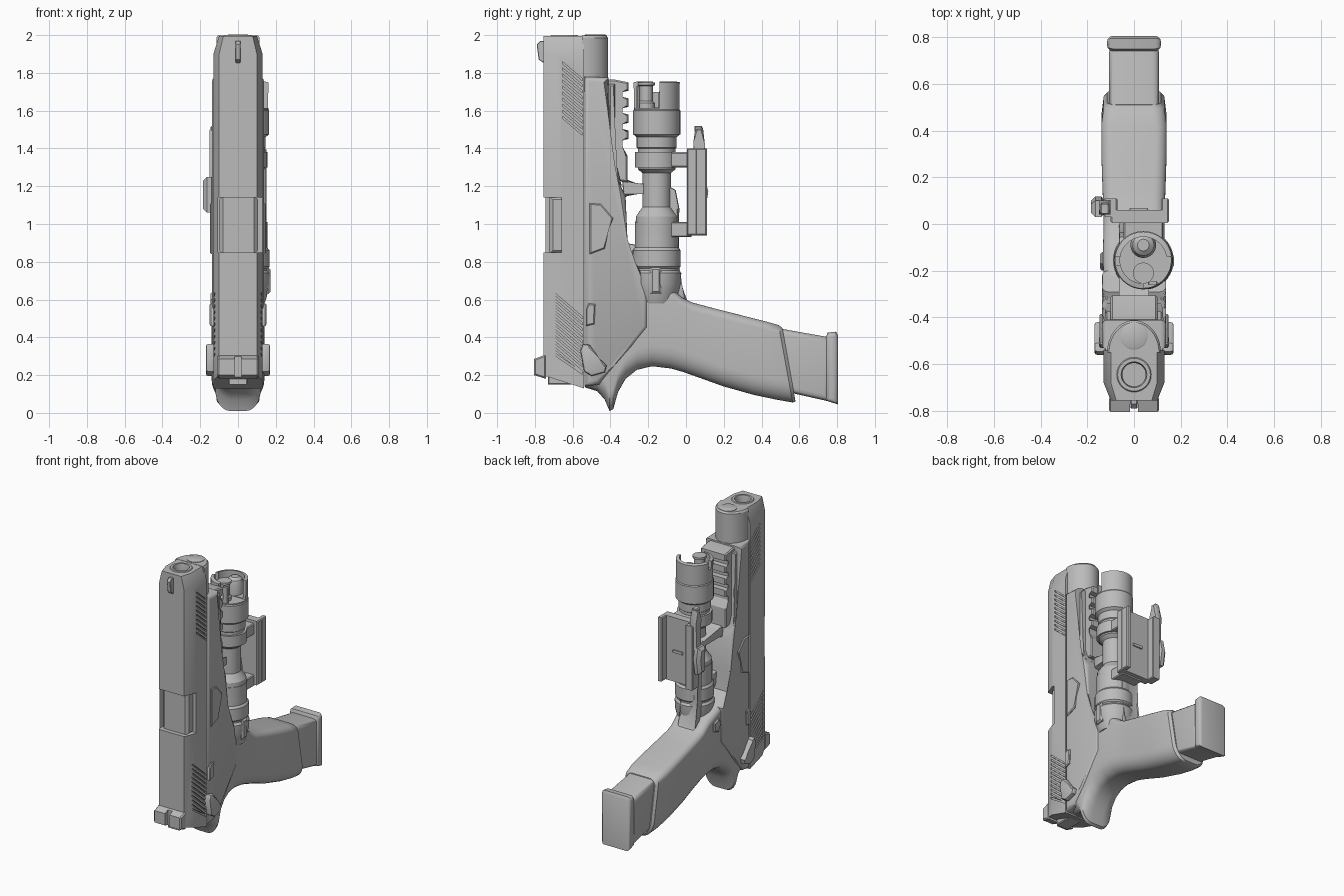
import bpy, bmesh, math
from mathutils import Vector

old = bpy.data.objects.get("Cube")
if old:
    bpy.data.objects.remove(old)

grey = bpy.data.materials.new("neutral_grey")
grey.use_nodes = True
grey.diffuse_color = (0.5, 0.5, 0.5, 1)
grey.node_tree.nodes["Principled BSDF"].inputs["Base Color"].default_value = grey.diffuse_color
parts = []


def finish(name, bm):
    bmesh.ops.recalc_face_normals(bm, faces=bm.faces)
    me = bpy.data.meshes.new(name)
    bm.to_mesh(me)
    bm.free()
    me.materials.append(grey)
    ob = bpy.data.objects.new(name, me)
    bpy.context.scene.collection.objects.link(ob)
    parts.append(ob)
    return ob


def skin(name, rings):
    """Bridge equal-length rings of points and cap both ends."""
    bm = bmesh.new()
    vs = [[bm.verts.new(p) for p in r] for r in rings]
    n = len(vs[0])
    for a, b in zip(vs, vs[1:]):
        for i in range(n):
            bm.faces.new((a[i], a[(i + 1) % n], b[(i + 1) % n], b[i]))
    bm.faces.new(vs[0])
    bm.faces.new(vs[-1])
    return finish(name, bm)


def prism(name, pts, x0, x1, bevel=0, seg=2):
    """Extrude a (y, z) outline from x0 to x1, rounding the rims."""
    bm = bmesh.new()
    a, b = ([bm.verts.new((x, y, z)) for y, z in pts] for x in (x0, x1))
    caps = [bm.faces.new(a), bm.faces.new(b)]
    n = len(pts)
    for i in range(n):
        bm.faces.new((a[i], a[(i + 1) % n], b[(i + 1) % n], b[i]))
    if bevel:
        rim = list({e for f in caps for e in f.edges})
        bmesh.ops.bevel(bm, geom=rim, offset=bevel, segments=seg, profile=0.5,
                        affect='EDGES', clamp_overlap=True)
    return finish(name, bm)


def box(name, x0, x1, y0, y1, z0, z1, bevel=0.006):
    return prism(name, [(y0, z0), (y1, z0), (y1, z1), (y0, z1)], x0, x1, bevel, 1)


def turned(name, x, y, profile, n=40):
    """Stack circles of (radius, height) about a vertical axis."""
    return skin(name, [[(x + r * math.cos(2 * math.pi * i / n),
                         y + r * math.sin(2 * math.pi * i / n), z) for i in range(n)]
                       for r, z in profile])


def cut(ob, *cutters):
    for c in cutters:
        m = ob.modifiers.new("cut", 'BOOLEAN')
        m.operation, m.object, m.solver = 'DIFFERENCE', c, 'EXACT'
    dg = bpy.context.evaluated_depsgraph_get()
    me = bpy.data.meshes.new_from_object(ob.evaluated_get(dg))
    ob.modifiers.clear()
    ob.data = me
    for c in cutters:
        parts.remove(c)
        bpy.data.objects.remove(c)


# Slide: chamfered section, narrowed at the muzzle, slanted at the rear
def slide_ring(z, k=1, slant=0):
    sec = [(-.13, -.54), (-.13, -.68), (-.1, -.755), (.1, -.755), (.13, -.68), (.13, -.54)]
    return [(x * k, y, z + slant * (-.54 - y)) for x, y in sec]


slide = skin("slide", [slide_ring(.13, 1, .32), slide_ring(1.9), slide_ring(1.985, .8),
                       slide_ring(1.995, .76)])
cutters = [box("port_cutter", -.105, .2, -.9, -.66, .85, 1.14, 0),
           turned("bore_cutter", 0, -.645, [(.062, 1.8), (.062, 2.1)])]
for first, count, y0, drop in ((1.86, 10, -.655, .09), (.64, 11, -.7, .13)):
    for i in range(count):
        z = first - i * .032
        d = drop if z - drop > .2 else drop * .8
        rib = [(y0, z), (-.548, z - d), (-.548, z - d - .012), (y0, z - .012)]
        for s in (-1, 1):
            cutters.append(prism("serration_cutter", rib, s * .118, s * .16))
cut(slide, *cutters)
box("chamber_block", -.1, .105, -.725, -.6, .84, 1.15, .02)
muzzle = turned("barrel_muzzle", 0, -.645,
                [(.078, 1.7), (.078, 1.99), (.07, 2.0), (.055, 2.0), (.05, 1.97), (.05, 1.85)])
prism("front_sight", [(-.75, 1.85), (-.78, 1.87), (-.79, 1.95), (-.77, 1.97), (-.75, 1.97)],
      -.014, .014, .003, 1)
sight = prism("rear_sight", [(-.74, .18), (-.805, .2), (-.805, .285), (-.74, .31)],
              -.108, .108, .008, 1)
cut(sight, box("notch_cutter", -.018, .018, -.9, -.77, .1, .4, 0))
box("slide_end_plate", -.05, .05, -.73, -.6, .15, .24)

# Slide nose under the barrel, with the recoil rod
nose = skin("slide_nose", [[(k * .115 * math.cos(t), -.55 + k * .138 * math.sin(t), z)
                            for t in [math.pi * i / 20 for i in range(21)]]
                           for k, z in ((1, 1.7), (1, 1.985), (.93, 1.997))])
turned("recoil_rod", 0, -.48, [(.058, 1.9), (.058, 2.0), (.05, 2.004)])

# Frame and rail
prism("frame", [(-.538, .14), (-.538, 1.78), (-.41, 1.775), (-.4, 1.3), (-.36, 1.23),
                (-.32, 1.15), (-.31, .92), (-.29, .78), (-.2, .7), (-.2, .45), (-.38, .25),
                (-.46, .15)], -.138, .138, .025, 3)
rail = [(-.42, 1.24), (-.42, 1.765), (-.38, 1.765)]
for i in range(4):
    top = 1.75 - i * .085
    rail += [(-.305, top), (-.305, top - .045), (-.345, top - .045), (-.345, top - .085)]
prism("accessory_rail", rail + [(-.31, 1.36), (-.31, 1.22)], -.1, .1, .008, 1)
prism("rail_skirt", [(-.41, 1.25), (-.41, 1.74), (-.375, 1.74), (-.375, 1.3), (-.34, 1.2)],
      -.125, .125, .01, 1)


# Grip: lofted along y, flatter at the front strap, rounder at the back strap
def grip_ring(yt, zt, yb, zb, hw):
    pts = []
    for rx, rz, a0, end in ((.05, .045, 0, 1), (.05, .045, 90, 1),
                            (.08, .11, 180, 0), (.08, .11, 270, 0)):
        for k in range(7):
            a = math.radians(a0 + k * 15)
            c, s = math.cos(a), math.sin(a)
            x = math.copysign(hw - rx, 1 if a0 in (0, 270) else -1) + rx * c
            z = (zt - rz if end else zb + rz) + rz * s
            t = (zt - z) / (zt - zb)
            pts.append((x, yt + (yb - yt) * t, z))
    return pts


grip = [(-.535, .8, -.535, .135, .125), (-.47, .8, -.47, .115, .125), (-.43, .8, -.43, .07, .12),
        (-.405, .8, -.405, .01, .12), (-.39, .8, -.385, .02, .12), (-.36, .8, -.36, .11, .12),
        (-.32, .78, -.32, .18, .125), (-.26, .74, -.26, .228, .13), (-.18, .7, -.18, .247, .132),
        (-.08, .66, -.08, .235, .132), (-.02, .61, -.01, .215, .13), (.03, .585, .06, .19, .13),
        (.15, .553, .2, .14, .135), (.3, .515, .36, .095, .14), (.42, .485, .48, .07, .14),
        (.49, .465, .565, .055, .13), (.51, .45, .58, .06, .115)]
skin("grip", [grip_ring(*g) for g in grip])
prism("magazine", [(.45, .455), (.76, .4), (.76, .06), (.45, .13)], -.108, .108, .03, 3)
prism("magazine_base", [(.74, .4), (.75, .425), (.795, .43), (.805, .41), (.805, .045),
                        (.74, .065)], -.115, .115, .025, 3)

# Trigger guard strip and trigger
outer = [(-.34, 1.25), (-.27, 1.205), (-.1, 1.205), (-.055, 1.18), (-.035, 1.08),
         (-.05, .8), (-.03, .66), (.02, .57)]
inner = [(-.06, .6), (-.08, .7), (-.085, .82), (-.07, 1.06), (-.09, 1.15), (-.12, 1.17),
         (-.26, 1.17), (-.33, 1.14)]
prism("trigger_guard", outer + inner, -.065, .065, .012, 2)
prism("trigger", [(-.32, .9), (-.24, .885), (-.2, .83), (-.17, .74), (-.2, .735),
                  (-.24, .79), (-.32, .8)], -.03, .03, .01, 2)

# Side controls, mirrored
for s, side in ((1, "right"), (-1, "left")):
    prism("takedown_plate_" + side, [(-.51, 1.11), (-.45, 1.105), (-.385, 1.03), (-.42, .95),
                                     (-.43, .87), (-.51, .84)], s * .12, s * .148, .006, 1)
    prism("slide_stop_" + side, [(-.53, .46), (-.53, .55), (-.515, .58), (-.48, .575),
                                 (-.485, .47)], s * .12, s * .15, .006, 1)
    prism("safety_lever_" + side, [(-.56, .33), (-.545, .365), (-.51, .36), (-.46, .29),
                                   (-.42, .25), (-.43, .215), (-.5, .195), (-.54, .22)],
          s * .12, s * .17, .012, 2)
prism("magazine_release", [(-.2, .6), (-.17, .64), (-.12, .62), (-.12, .56), (-.17, .54)],
      -.145, -.1, .008, 1)

# Light body with its open crown
LX, LY = .04, -.155
turned("light_body", LX, LY,
       [(.1, .58), (.108, .6), (.118, .64), (.128, .68), (.13, .74), (.118, .755), (.118, .765),
        (.127, .775), (.127, .86), (.115, .875), (.115, .93), (.11, 1.04), (.075, 1.09),
        (.075, 1.27), (.1, 1.29), (.1, 1.4), (.106, 1.405), (.106, 1.46), (.125, 1.475),
        (.125, 1.6), (.118, 1.61)])
crown = turned("light_crown", LX, LY, [(.12, 1.58), (.122, 1.75), (.1, 1.755)])
cut(crown, turned("crown_cutter", LX, LY, [(.1, 1.62), (.1, 1.9)]),
    box("crown_gap_cutter", LX, .3, -.4, -.14, 1.615, 1.9, 0),
    box("crown_slot_cutter", -.2, LX, -.175, -.14, 1.7, 1.9, 0))
turned("light_lens", LX, -.09, [(.055, 1.6), (.055, 1.69), (.045, 1.72), (.025, 1.735)])
turned("light_emitter", LX, -.21, [(.045, 1.6), (.045, 1.64), (.035, 1.65), (.035, 1.73),
                                   (.045, 1.735), (.045, 1.75), (.02, 1.75)], 24)
box("crown_post", .06, .1, -.262, -.245, 1.6, 1.73, .004)
box("tail_button", .1, .172, -.19, -.13, .63, .77, .012)

# Light mount: clamp rings, channel plate, locking lever
for z, name in ((.93, "lower"), (1.3, "upper")):
    turned("clamp_ring_" + name, LX, LY, [(.115, z), (.115, z + .08)])
    box("clamp_arm_" + name, -.045, .125, LY, .03, z, z + .08)
box("mount_plate", -.1, .15, .005, .06, .94, 1.4)
box("mount_flange_right", .115, .15, .05, .11, .94, 1.4)
box("mount_flange_left", -.13, -.07, .03, .11, .94, 1.4)
box("mount_rib", -.02, .06, .055, .068, 1.15, 1.17, .003)
prism("lever_pivot", [(.03, 1.06), (.03, 1.25), (.1, 1.25), (.118, 1.17), (.1, 1.06)],
      -.185, -.12, .02, 1)
prism("lever_arm", [(.04, 1.1), (.04, 1.44), (.05, 1.51), (.09, 1.51), (.1, 1.42), (.1, 1.1)],
      -.15, -.1, .012, 1)
box("lever_tip", -.145, -.105, .045, .085, 1.49, 1.52)

# Smooth shading with sharp edges kept
bpy.ops.object.select_all(action='DESELECT')
for ob in parts:
    ob.select_set(True)
bpy.context.view_layer.objects.active = parts[0]
bpy.ops.object.shade_smooth_by_angle(angle=math.radians(32))
